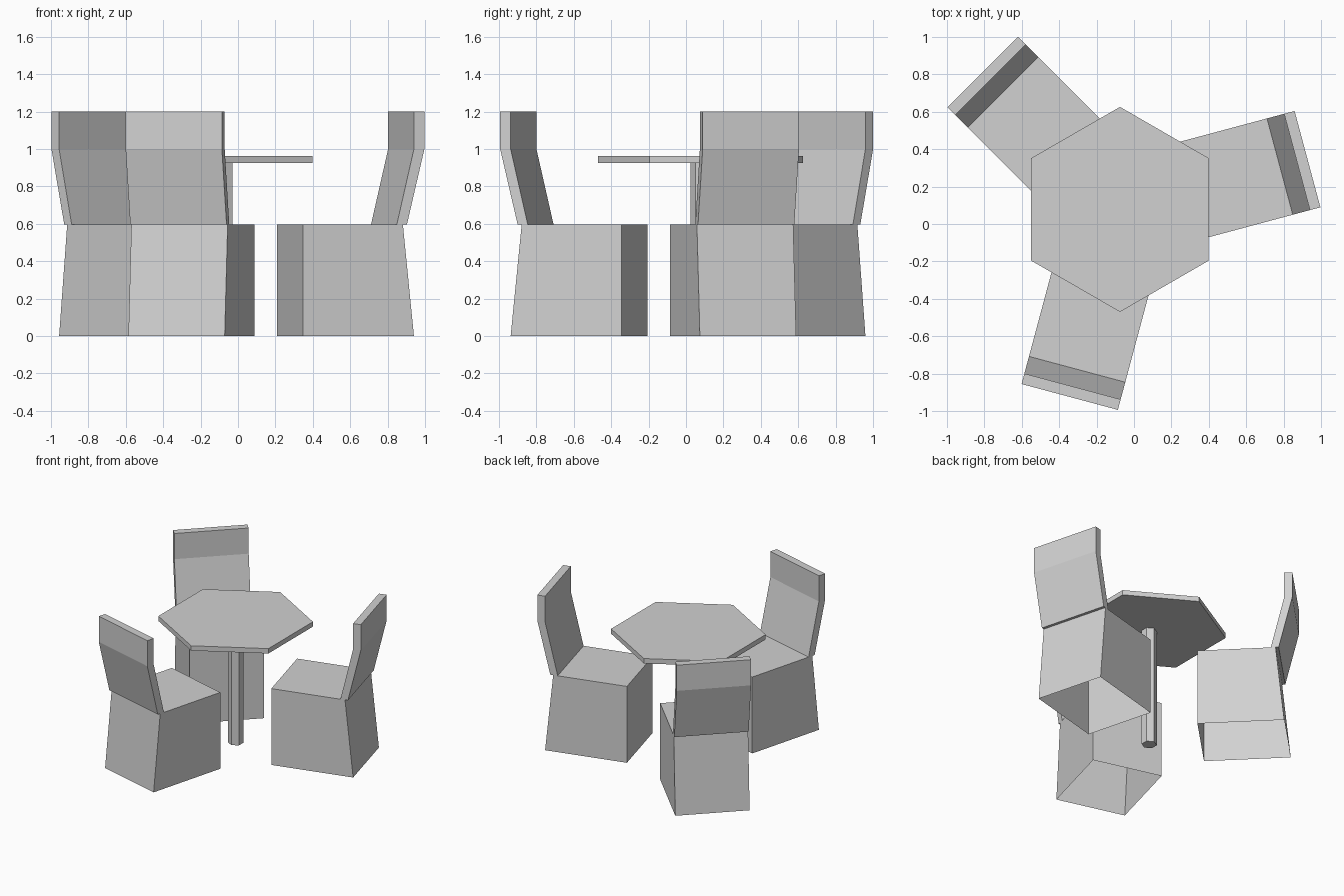
import bpy
import bmesh
from math import radians
from mathutils import Matrix, Vector

old = bpy.data.objects.get("Cube")
if old:
    bpy.data.objects.remove(old, do_unlink=True)

grey = bpy.data.materials.new("light grey")
grey.use_nodes = True
COLOUR = (0.64, 0.64, 0.64, 1)
grey.diffuse_color = COLOUR
grey.node_tree.nodes["Principled BSDF"].inputs["Base Color"].default_value = COLOUR

CENTRE = Vector((-0.075, 0.078, 0))
WIDTH = 0.533


def finish(bm, name, angle=0):
    """Turn a bmesh into an object placed around the table centre."""
    bmesh.ops.recalc_face_normals(bm, faces=bm.faces)
    bm.transform(Matrix.Translation(CENTRE) @ Matrix.Rotation(radians(angle), 4, "Z"))
    mesh = bpy.data.meshes.new(name)
    bm.to_mesh(mesh)
    bm.free()
    mesh.materials.append(grey)
    obj = bpy.data.objects.new(name, mesh)
    bpy.context.collection.objects.link(obj)


def extruded(profile):
    """Side profile of (outward distance, height) swept across the chair width."""
    bm = bmesh.new()
    face = bm.faces.new([bm.verts.new((r, -WIDTH / 2, z)) for r, z in profile])
    sweep = bmesh.ops.extrude_face_region(bm, geom=[face], use_keep_orig=True)
    moved = [v for v in sweep["geom"] if isinstance(v, bmesh.types.BMVert)]
    bmesh.ops.translate(bm, verts=moved, vec=(0, WIDTH, 0))
    return bm


def hexagon(name, radius, low, high):
    """Six-sided prism with corners towards front and back."""
    bm = bmesh.new()
    bmesh.ops.create_cone(bm, cap_ends=True, segments=6, radius1=radius, radius2=radius,
                          depth=high - low, matrix=Matrix.Translation((0, 0, (low + high) / 2)))
    # make sure a corner points along the y axis
    if not any(abs(v.co.x) < radius * 0.01 for v in bm.verts):
        bm.transform(Matrix.Rotation(radians(30), 4, "Z"))
    finish(bm, name)


# Table
hexagon("table_top", 0.548, 0.925, 0.963)
hexagon("table_post", 0.054, 0, 0.925)

# Chairs, three around the table
SEAT = [(0.365, 0), (0.98, 0), (0.919, 0.595), (0.365, 0.595)]
BACK = [(0.885, 0.595), (0.941, 0.595), (1.038, 1), (1.038, 1.2), (0.98, 1.2), (0.98, 1)]

for side, angle in (("left", 15), ("rear", 135), ("front", 255)):
    seat = extruded(SEAT)
    # the seat block is hollow underneath
    bottom = [f for f in seat.faces if all(v.co.z < 0.01 for v in f.verts)]
    bmesh.ops.delete(seat, geom=bottom, context="FACES_ONLY")
    finish(seat, side + "_chair_seat", angle)
    finish(extruded(BACK), side + "_chair_back", angle)
